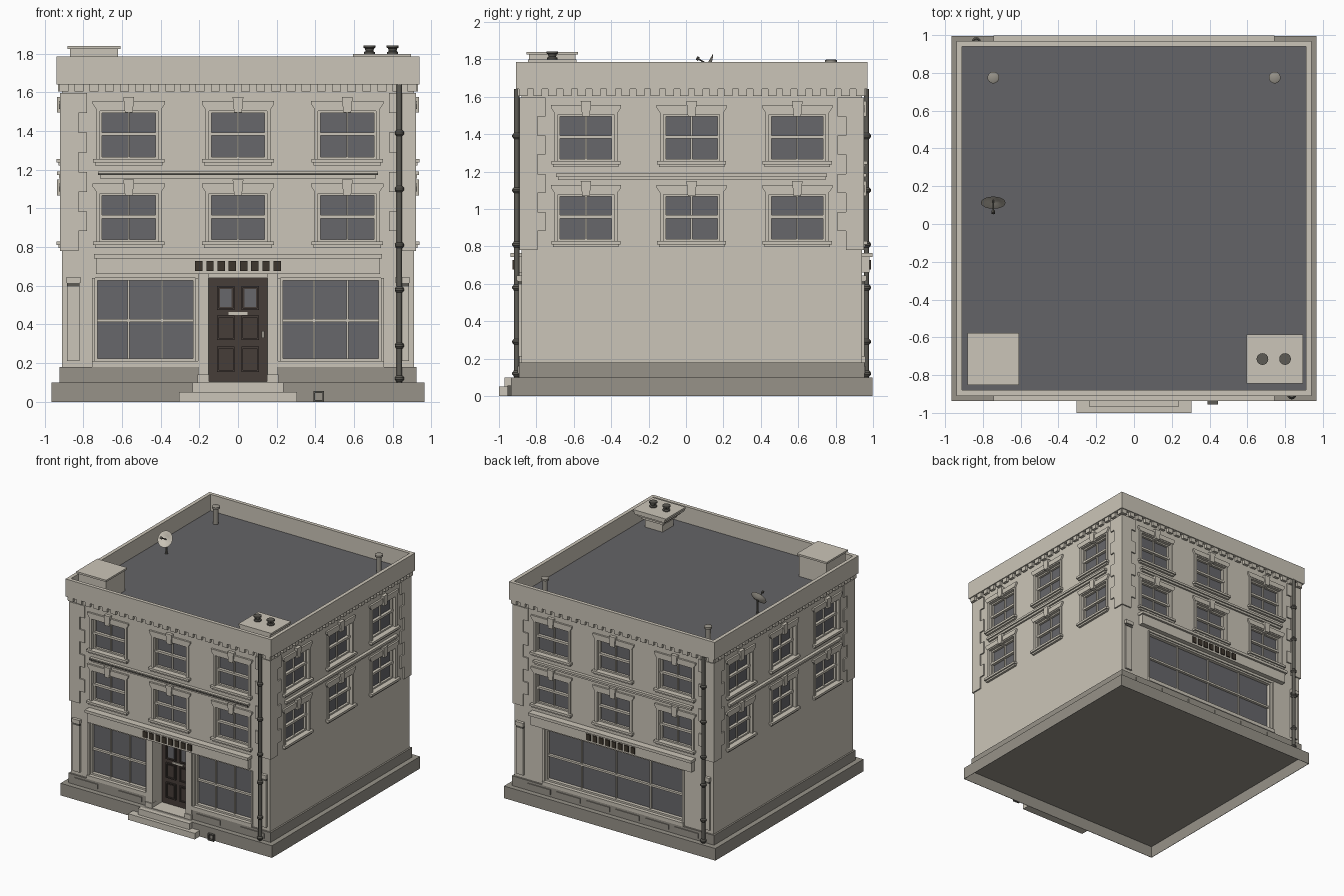
import bpy, bmesh, math
from mathutils import Matrix, Vector

old = bpy.data.objects.get("Cube")
if old:
    bpy.data.objects.remove(old)


def material(name, *rgb):
    m = bpy.data.materials.new(name)
    m.use_nodes = True
    m.diffuse_color = (*rgb, 1)
    m.node_tree.nodes["Principled BSDF"].inputs["Base Color"].default_value = (*rgb, 1)
    return m


cream = material("cream_stone", .6, .56, .48)
stone = material("grey_stone", .31, .29, .25)
glass = material("window_glass", .136, .136, .147)
tar = material("roof_grey", .127, .127, .136)
brown = material("door_brown", .061, .047, .04)
iron = material("dark_iron", .11, .105, .09)
sign = material("sign_brown", .048, .037, .027)

CENTRE_Y = .03
WALL, RIM, BASE = .91, .94, .966
SIDES = {"front": 0, "right": 1, "back": 2, "left": 3}
parts = {}


def part(name, mat):
    return parts.setdefault(name, (bmesh.new(), mat))[0]


def prism(name, mat, side, points, d0, d1):
    """Extrude a (u, z) outline outward from distance d0 to d1 on one side."""
    bm = part(name, mat)
    turn = Matrix.Rotation(SIDES[side] * math.pi / 2, 3, "Z")
    rings = [[bm.verts.new(turn @ Vector((u, -d, z))) for u, z in points] for d in (d0, d1)]
    bm.faces.new(rings[0])
    bm.faces.new(rings[1])
    for i in range(len(points)):
        j = i - 1
        bm.faces.new((rings[0][j], rings[0][i], rings[1][i], rings[1][j]))


def box(name, mat, side, u0, u1, z0, z1, d0, d1):
    prism(name, mat, side, [(u0, z0), (u1, z0), (u1, z1), (u0, z1)], d0, d1)


def frame(name, mat, side, u0, u1, z0, z1, w, d0, d1):
    for a, b in ((u0, u0 + w), (u1 - w, u1)):
        box(name, mat, side, a, b, z0, z1, d0, d1)
    for a, b in ((z0, z0 + w), (z1 - w, z1)):
        box(name, mat, side, u0 + w, u1 - w, a, b, d0, d1)


def lathe(name, mat, x, y, profile, sides=16):
    """Closed turned solid from a (radius, z) profile."""
    bm = part(name, mat)
    rings = []
    for r, z in profile:
        rings.append([bm.verts.new((x + r * math.cos(a), y + r * math.sin(a), z))
                      for a in (math.tau * i / sides for i in range(sides))])
    for low, high in zip(rings, rings[1:]):
        for i in range(sides):
            bm.faces.new((low[i - 1], low[i], high[i], high[i - 1]))
    bm.faces.new(rings[0])
    bm.faces.new(rings[-1])


def sash_window(side, u, z):
    """Recessed four-pane window; z is the bottom of the opening."""
    top = z + .25
    mid = z + .13
    box("wall_cutter", None, side, u - .15, u + .15, z, top, .87, 1)
    box(side + "_window_glass", glass, side, u - .15, u + .15, z, top, .868, .876)
    n = side + "_sashes"
    frame(n, cream, side, u - .15, u + .15, z, top, .012, .87, .895)
    box(n, cream, side, u - .15, u + .15, mid - .009, mid + .009, .87, .9)
    box(n, cream, side, u - .005, u + .005, z, top, .87, .888)
    n = side + "_window_surrounds"
    for s in (-1, 1):
        box(n, cream, side, u + s * .15, u + s * .17, z - .01, top + .01, .9, .92)
    box(n, cream, side, u - .15, u + .15, top, top + .01, .9, .92)
    n = side + "_window_sills"
    box(n, cream, side, u - .185, u + .185, z - .018, z, .88, .94)
    box(n, cream, side, u - .175, u + .175, z - .032, z - .018, .9, .928)
    n = side + "_lintels"
    prism(n, cream, side, [(u - .17, top + .01), (u + .17, top + .01), (u + .187, top + .035),
                           (u + .187, top + .05), (u - .187, top + .05), (u - .187, top + .035)], .9, .925)
    prism(n, cream, side, [(u - .02, top - .01), (u + .02, top - .01),
                           (u + .028, top + .072), (u - .028, top + .072)], .9, .936)


def shop_window(side, u0, u1, columns):
    z0, z1, rail = .21, .64, .42
    box("wall_cutter", None, side, u0, u1, z0, z1, .865, 1)
    box(side + "_shop_glass", glass, side, u0, u1, z0, z1, .863, .871)
    n = side + "_shop_frames"
    frame(n, cream, side, u0, u1, z0, z1, .014, .865, .9)
    box(n, cream, side, u0, u1, rail - .008, rail + .008, .865, .892)
    for i in range(1, columns):
        u = u0 + (u1 - u0) * i / columns
        box(n, cream, side, u - .005, u + .005, z0, z1, .865, .886)
    for a, b in ((u0 - .015, u0), (u1, u1 + .015)):
        box(n, cream, side, a, b, .18, z1, .9, .92)
    box(side + "_shop_sills", cream, side, u0 - .015, u1 + .015, .18, z0, .865, .93)


def drainpipe(side):
    sign_y = -1 if side == "front" else 1
    x, y = -sign_y * .835, sign_y * .935
    lathe(side + "_drainpipe", iron, x, y, [(.014, .1), (.014, 1.64)], 12)
    for z in (.12, .29, .58, .81, 1.1, 1.39):
        lathe(side + "_pipe_collars", iron, x, y,
              [(.016, z - .015), (.024, z - .005), (.024, z + .005), (.016, z + .015)], 12)


# Wall core, parapet, roof and base slab
box("walls", cream, "front", -WALL, WALL, .1, 1.64, -WALL, WALL)
box("roof_deck", tar, "front", -WALL, WALL, 1.64, 1.65, -WALL, WALL)
bm = part("base_slab", stone)
bmesh.ops.create_cube(bm, size=1, matrix=Matrix.Translation((0, 0, .05)) @ Matrix.Diagonal((2 * BASE, 2 * BASE, .1, 1)))
bm.faces.ensure_lookup_table()
bmesh.ops.delete(bm, geom=[min(bm.faces, key=lambda f: f.calc_center_median().z)], context="FACES_ONLY")

# Details shared by all four sides
for side in SIDES:
    half = RIM if side in ("front", "back") else WALL
    box("parapet", cream, side, -half, half, 1.64, 1.785, WALL, RIM)
    for i in range(24):
        u = -RIM + (i + .5) * 2 * RIM / 24
        box("dentils", cream, side, u - .023, u + .023, 1.605, 1.64, .9, .932)
    for u in (-.565, 0, .565):
        sash_window(side, u, .828)
        sash_window(side, u, 1.255)
    box("string_courses", cream, side, -.715, .715, 1.155, 1.172, .9, .925)
    box("string_courses", cream, side, -.725, .725, 1.172, 1.19, .9, .936)
    for i in range(8):
        inner = .78 if i % 2 else .825
        z = .78 + i * .102
        for s in (-1, 1):
            box("quoins", cream, side, s * inner, s * .921, z, z + .102, .9, .921)
    spans = ((-.924, -.207), (.207, .924)) if side == "front" else ((-.924, .924),)
    for a, b in spans:
        box("plinth", stone, side, a, b, .1, .18, .9, .924)
box("string_course_shadow_strip", iron, "front", -.725, .725, 1.172, 1.184, .936, .94)

# Shop fronts on the two street sides
for s in (-1, 1):
    a, b = sorted((s * .22, s * .74))
    shop_window("front", a, b, 3)
shop_window("back", -.63, .63, 4)
for side in ("front", "back"):
    box(side + "_fascia", cream, side, -.735, .735, .66, .742, .9, .95)
    box(side + "_cornice", cream, side, -.745, .745, .742, .765, .9, .967)
    for i in range(8):
        u = (i - 3.5) * .058
        box(side + "_sign_blocks", sign, side, u - .019, u + .019, .676, .727, .94, .958)
    for s in (-1, 1):
        u = s * .852
        n = side + "_pilasters"
        box(n, cream, side, u - .032, u + .032, .21, .595, .9, .925)
        box(n, cream, side, u - .036, u + .036, .615, .645, .9, .935)
        box(side + "_pilaster_bands", iron, side, u - .032, u + .032, .595, .615, .9, .928)
    drainpipe(side)
    vents = (-.76, -.36, .36, .76) if side == "front" else [(i - 2.5) * .27 for i in range(6)]
    for u in vents:
        box(side + "_vent_panels", stone, side, u - .107, u + .107, .12, .16, .92, .931)

# Entrance
box("wall_cutter", None, "front", -.15, .15, .05, .64, .8, 1)
box("door", brown, "front", -.15, .15, .1, .64, .79, .81)
for s in (-1, 1):
    a, b = sorted((s * .018, s * .108))
    for z0, z1, mat in ((.155, .285, brown), (.32, .445, brown), (.475, .6, glass)):
        frame("door_mouldings", brown, "front", a, b, z0, z1, .009, .81, .82)
        box("door_glass" if mat == glass else "door_panels", mat, "front",
            a + .016, b - .016, z0 + .016, z1 - .016, .81, .815)
    a, b = sorted((s * .152, s * .207))
    box("door_columns", cream, "front", a, b, .1, .66, .88, .932)
    box("door_column_bases", cream, "front", a - .003, b + .003, .1, .14, .88, .942)
box("letterbox", cream, "front", -.048, .048, .45, .464, .81, .817)
box("door_handle", stone, "front", .122, .136, .33, .365, .81, .83)
box("threshold", cream, "front", -.15, .15, .1, .104, .8, .94)
box("upper_step", cream, "front", -.235, .235, .05, .1, BASE, 1)
box("lower_step", cream, "front", -.305, .305, 0, .05, BASE, 1.03)
frame("boot_scraper", iron, "front", .39, .445, 0, .055, .009, BASE, .985)

# Chimneys
P = .745
box("plain_chimney", cream, "front", -P - .125, -P + .125, 1.65, 1.825, P - .125, P + .125)
box("plain_chimney_cap", cream, "front", -P - .137, -P + .137, 1.825, 1.84, P - .137, P + .137)
for h, z0, z1 in ((.07, 1.65, 1.72), (.09, 1.72, 1.745), (.11, 1.745, 1.765), (.13, 1.765, 1.785)):
    box("stepped_chimney", cream, "front", P - h - .01, P + h + .01, z0, z1, P - h, P + h)
box("stepped_chimney_cap", cream, "front", P - .15, P + .15, 1.785, 1.8, P - .13, P + .13)
for s in (-1, 1):
    lathe("chimney_pots", iron, P - .005 + s * .06, -P,
          [(.028, 1.8), (.028, 1.808), (.02, 1.814), (.024, 1.828), (.031, 1.832), (.031, 1.842)])
    lathe("roof_vents", stone, s * P, P,
          [(.02, 1.65), (.02, 1.775), (.031, 1.78), (.031, 1.795), (.022, 1.8)])

# Satellite dish facing forward and up
dish_y = .1
lathe("dish_post", iron, -P, dish_y, [(.012, 1.65), (.007, 1.66), (.007, 1.765)], 8)
lathe("dish", cream, 0, 0, [(.005, 0), (.035, .006), (.065, .02), (.06, .02), (.03, .009), (.005, .004)], 20)
lathe("dish_arm", iron, 0, 0, [(.004, 0), (.004, .07), (.01, .07), (.01, .085)], 8)
aim = Matrix.Translation((-P, dish_y, 1.765)) @ Matrix.Rotation(math.radians(60), 4, "X")
for n in ("dish", "dish_arm"):
    parts[n][0].transform(aim)

# Turn the collected parts into objects
ROUND = ("pipe", "pots", "vents", "dish")
made = {}
for name, (bm, mat) in parts.items():
    bmesh.ops.recalc_face_normals(bm, faces=bm.faces)
    bm.transform(Matrix.Translation((0, CENTRE_Y, 0)))
    mesh = bpy.data.meshes.new(name)
    bm.to_mesh(mesh)
    bm.free()
    obj = made[name] = bpy.data.objects.new(name, mesh)
    bpy.context.scene.collection.objects.link(obj)
    if mat:
        mesh.materials.append(mat)
    if any(word in name for word in ROUND):
        bpy.ops.object.select_all(action="DESELECT")
        obj.select_set(True)
        bpy.context.view_layer.objects.active = obj
        bpy.ops.object.shade_smooth_by_angle(angle=math.radians(35))

# Hollow base shell, and the openings cut out of the walls
shell = made["base_slab"].modifiers.new("Shell", "SOLIDIFY")
shell.thickness = .004
cut = made["walls"].modifiers.new("Openings", "BOOLEAN")
cut.object = made["wall_cutter"]
cut.solver = "EXACT"
bpy.context.view_layer.objects.active = made["walls"]
bpy.ops.object.modifier_apply(modifier=cut.name)
bpy.data.objects.remove(made["wall_cutter"])
